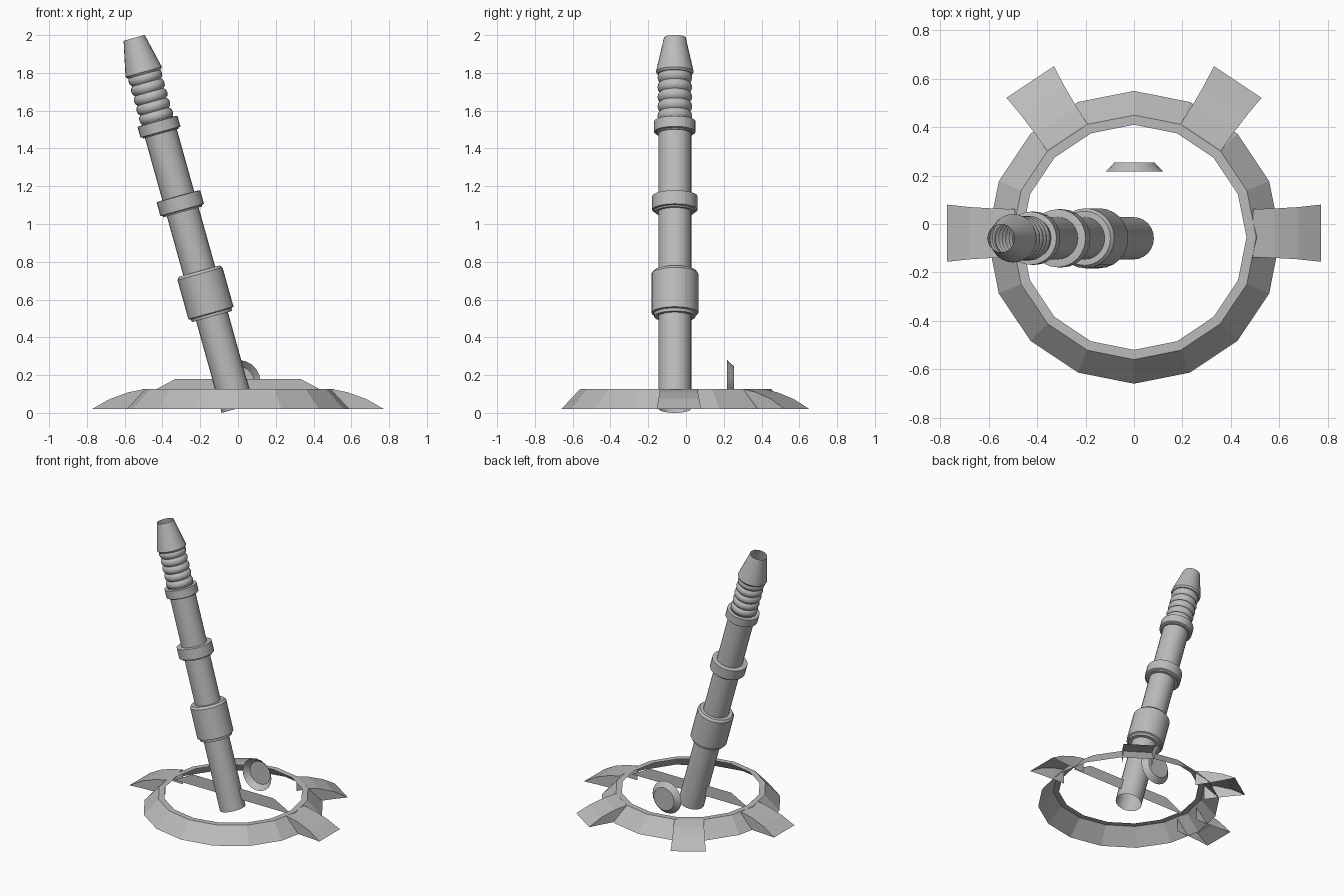
import bpy, bmesh, math
from mathutils import Matrix, Vector

if "Cube" in bpy.data.objects:
    bpy.data.objects.remove(bpy.data.objects["Cube"])

grey = bpy.data.materials.new("grey_metal")
grey.diffuse_color = (0.5, 0.5, 0.5, 1)
grey.use_nodes = True
grey.node_tree.nodes["Principled BSDF"].inputs["Base Color"].default_value = grey.diffuse_color

CY = -0.055          # y of the ring centre and pole foot


def finish(name, bm, smooth=None):
    me = bpy.data.meshes.new(name)
    bm.to_mesh(me)
    bm.free()
    me.materials.append(grey)
    ob = bpy.data.objects.new(name, me)
    bpy.context.collection.objects.link(ob)
    if smooth:
        bpy.ops.object.select_all(action='DESELECT')
        ob.select_set(True)
        bpy.context.view_layer.objects.active = ob
        bpy.ops.object.shade_smooth_by_angle(angle=math.radians(smooth))
    return ob


def lathe(name, profile, matrix, sides=24, smooth=35):
    """Open surface of revolution of (radius, height) points about local z."""
    bm = bmesh.new()
    rows = [[bm.verts.new(matrix @ Vector((r * math.cos(2 * math.pi * i / sides),
                                           r * math.sin(2 * math.pi * i / sides), h)))
             for i in range(sides)] for r, h in profile]
    for a, b in zip(rows, rows[1:]):
        for i in range(sides):
            j = (i + 1) % sides
            bm.faces.new((a[i], a[j], b[j], b[i]))
    bmesh.ops.remove_doubles(bm, verts=bm.verts, dist=1e-5)
    return finish(name, bm, smooth)


# Base ring: sloped outer skirt and flat top rim
lathe("base_ring", [(0.605, 0.02), (0.505, 0.127), (0.465, 0.127)],
      Matrix.Translation((0, CY, 0)), 16, None)


# Flared feet around the ring
def foot(name, angle, shift=0.0):
    m = Matrix.Translation((0, CY + shift, 0)) @ Matrix.Rotation(math.radians(angle), 4, 'Z')
    bm = bmesh.new()
    rows = []
    for r, z, w in [(0.492, 0.127, 0.1), (0.58, 0.109, 0.102), (0.68, 0.073, 0.108), (0.772, 0.021, 0.118)]:
        rows.append([bm.verts.new(m @ Vector(p)) for p in
                     ((r, -w, 0.02), (r, -w, z), (r, w, z), (r, w, 0.02))])
    for a, b in zip(rows, rows[1:]):
        for k in range(3):
            bm.faces.new((a[k], b[k], b[k + 1], a[k + 1]))
    finish(name, bm)


foot("right_foot", 0, 0.017)
foot("left_foot", 180, 0.017)
foot("back_right_foot", 56.25)
foot("back_left_foot", 123.75)

# Thin upright cross plate through the ring
bm = bmesh.new()
bm.faces.new([bm.verts.new((x, CY, z)) for x, z in
              ((-0.48, 0.1), (0.48, 0.1), (0.33, 0.18), (-0.33, 0.18))])
finish("cross_plate", bm)

# Small dish at the back, open to the front
lathe("dish", [(0.117, 0), (0.083, 0.036), (0, 0.036)],
      Matrix.Translation((0.002, 0.218, 0.163)) @ Matrix.Rotation(-math.pi / 2, 4, 'X'), 20, 30)

# Leaning pole
pole = Matrix.Translation((-0.002, CY - 0.004, 0.0235)) @ Matrix.Rotation(math.radians(-15.6), 4, 'Y')
S = 0.0875
lathe("shaft", [(S, 0), (S, 1.585)], pole)


def collar(name, r, lo, hi, lip, chamfer):
    lathe(name, [(S, lo - lip), (r - 0.014, lo - lip), (r - 0.012, lo - 0.004), (r, lo), (r, hi),
                 (r - 0.012, hi + chamfer), (S, hi + chamfer)], pole, 24, 25)


collar("lower_collar", 0.124, 0.525, 0.74, 0.02, 0.015)
collar("middle_collar", 0.12, 1.092, 1.166, 0.012, 0.002)
collar("upper_collar", 0.11, 1.52, 1.578, 0.01, 0.002)

# Ribbed neck
ribs = []
for k in range(5):
    t = 1.58 + k * 0.053
    ribs += [(0.078, t), (0.088, t + 0.01), (0.092, t + 0.0265), (0.088, t + 0.043)]
ribs.append((0.078, 1.845))
lathe("ribbed_neck", ribs, pole, 24, 45)

# Tapered nozzle, open at the tip
lathe("nozzle", [(0.078, 1.838), (0.092, 1.838), (0.1, 1.85), (0.058, 2.037)], pole, 24, 25)
